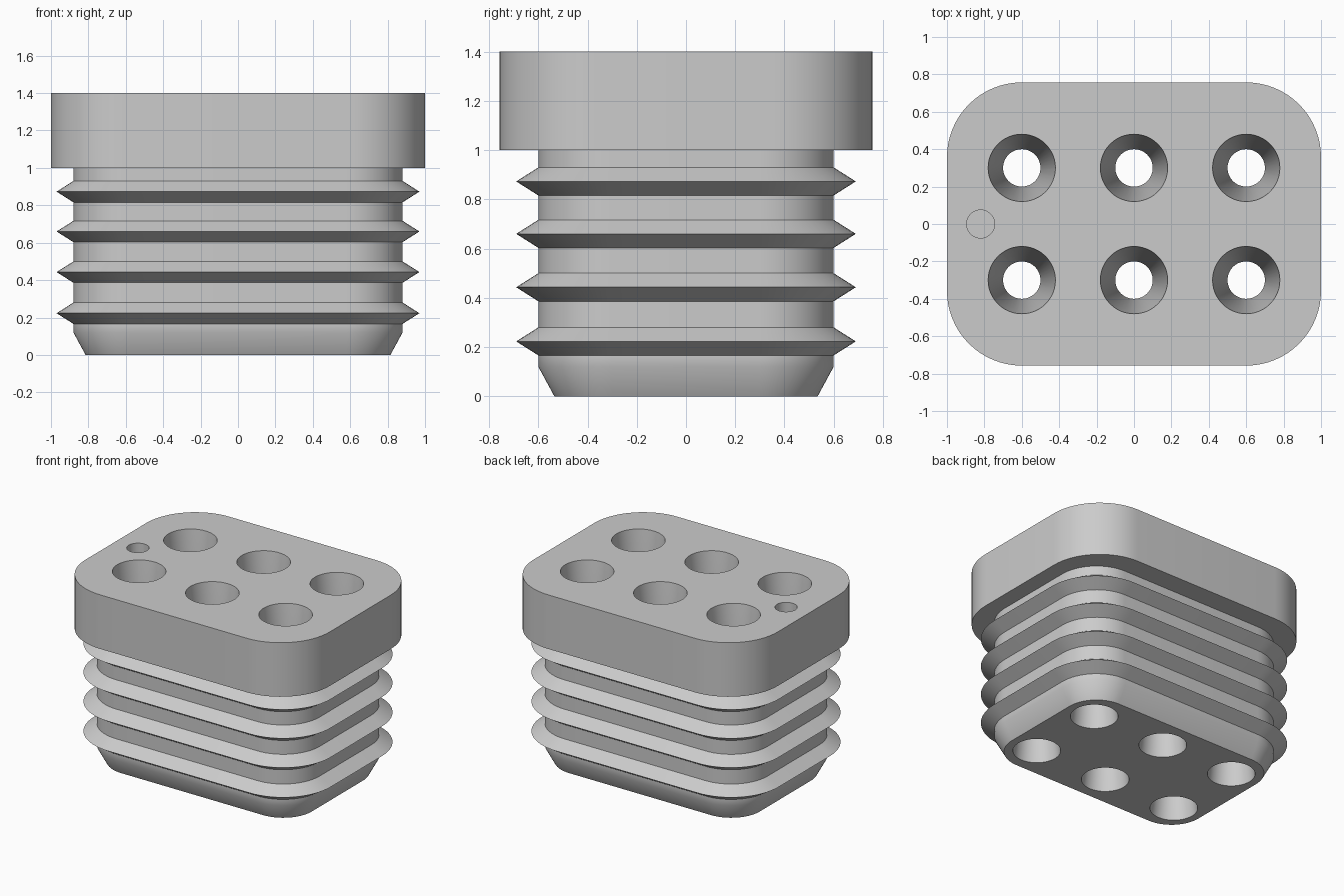
import bpy
import bmesh
from math import cos, sin, pi, radians

cube = bpy.data.objects.get("Cube")
if cube:
    bpy.data.objects.remove(cube, do_unlink=True)

grey = bpy.data.materials.new("light_grey")
grey.use_nodes = True
colour = (0.6, 0.6, 0.6, 1)
grey.diffuse_color = colour
grey.node_tree.nodes["Principled BSDF"].inputs["Base Color"].default_value = colour


def rounded_ring(half_x, half_y, radius, z, steps=16):
    """Points of a rounded rectangle, counter-clockwise."""
    points = []
    for corner, (sx, sy) in enumerate([(1, 1), (-1, 1), (-1, -1), (1, -1)]):
        for i in range(steps + 1):
            a = (corner + i / steps) * pi / 2
            points.append((sx * (half_x - radius) + radius * cos(a),
                           sy * (half_y - radius) + radius * sin(a), z))
    return points


def circle_ring(x, y, radius, z, steps=48):
    return [(x + radius * cos(2 * pi * i / steps),
             y + radius * sin(2 * pi * i / steps), z) for i in range(steps)]


def loft(bm, rings):
    """Skin a stack of rings, bottom to top, and cap both ends."""
    loops = [[bm.verts.new(p) for p in ring] for ring in rings]
    for low, high in zip(loops, loops[1:]):
        n = len(low)
        for i in range(n):
            j = (i + 1) % n
            bm.faces.new((low[i], low[j], high[j], high[i]))
    bm.faces.new(loops[0][::-1])
    bm.faces.new(loops[-1])


def make_object(name, bm):
    mesh = bpy.data.meshes.new(name)
    bm.normal_update()
    bm.to_mesh(mesh)
    bm.free()
    mesh.materials.append(grey)
    obj = bpy.data.objects.new(name, mesh)
    bpy.context.collection.objects.link(obj)
    return obj


# Ribbed plug: chamfered foot, four sealing ribs and a wide head
def body_ring(offset, z):
    return rounded_ring(0.88 + offset, 0.6 + offset, 0.3 + offset, z)


rings = [body_ring(-0.065, 0), body_ring(0, 0.12)]
for tip in (0.223, 0.443, 0.66, 0.873):
    rings += [body_ring(0, tip - 0.057), body_ring(0.09, tip), body_ring(0, tip + 0.057)]
rings.append(body_ring(0, 1))
rings += [rounded_ring(1, 0.757, 0.4, z) for z in (1, 1.4)]
bm = bmesh.new()
loft(bm, rings)
plug = make_object("ribbed_plug", bm)

# Cutter: six hourglass through holes and one small blind hole
bm = bmesh.new()
neck, top, over = 0.6, 1.4, 0.1
for x in (-0.6, 0, 0.6):
    for y in (-0.3, 0.3):
        loft(bm, [circle_ring(x, y, 0.1 + 0.1 * abs(z - neck), z)
                  for z in (-over, neck, top + over)])
loft(bm, [circle_ring(-0.82, 0, 0.075, z) for z in (1.2, top + over)])
cutter = make_object("hole_cutter", bm)
cutter.hide_render = True

# Cut the holes, then drop the cutter
cut = plug.modifiers.new("holes", 'BOOLEAN')
cut.operation = 'DIFFERENCE'
cut.solver = 'EXACT'
cut.object = cutter
bpy.ops.object.select_all(action='DESELECT')
plug.select_set(True)
bpy.context.view_layer.objects.active = plug
bpy.ops.object.modifier_apply(modifier=cut.name)
bpy.data.objects.remove(cutter, do_unlink=True)
bpy.ops.object.shade_smooth_by_angle(angle=radians(30))
